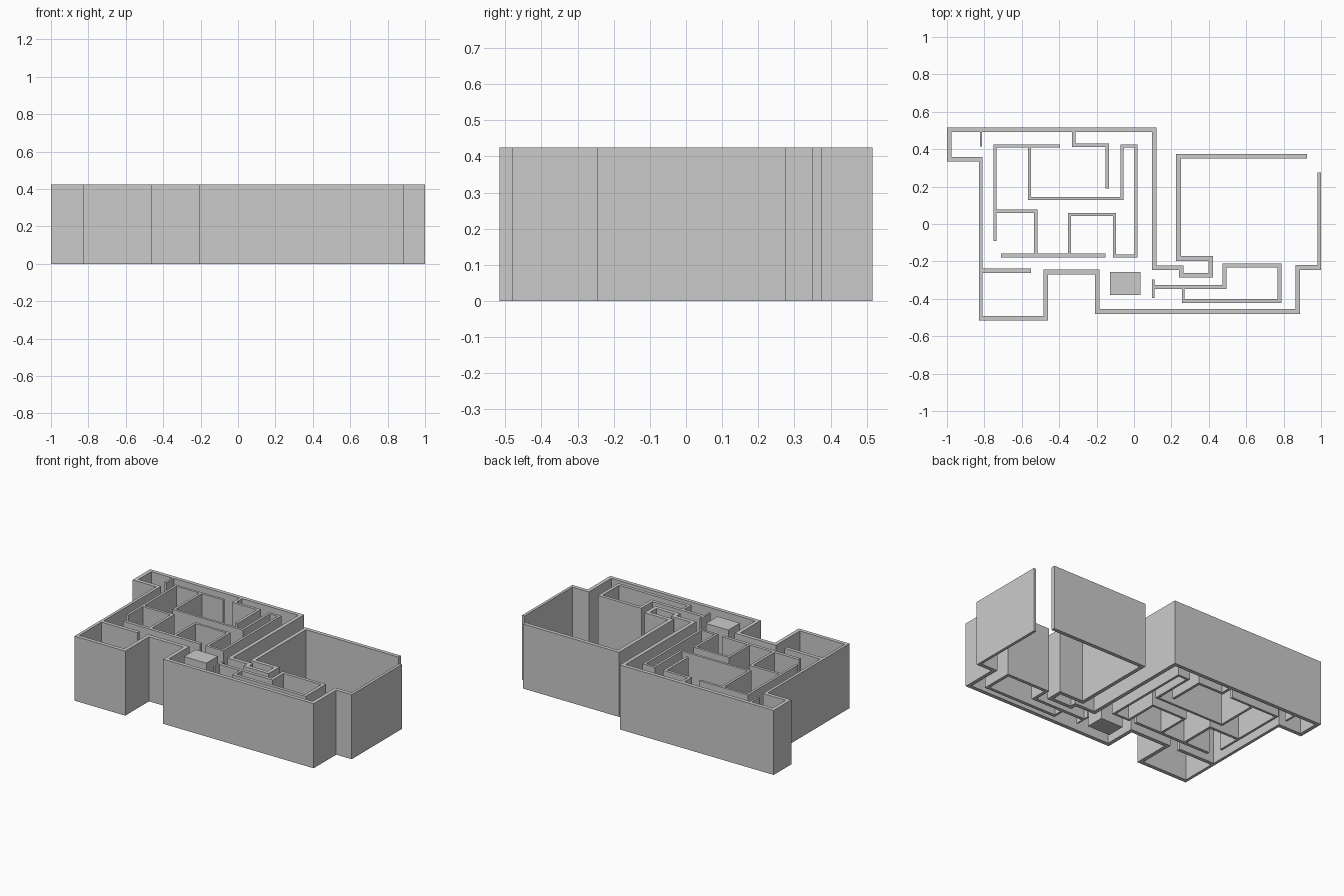
import bpy, bmesh
from mathutils import Vector

if "Cube" in bpy.data.objects:
    bpy.data.objects.remove(bpy.data.objects["Cube"])

HEIGHT = 0.425


def finish(name, bm):
    bmesh.ops.recalc_face_normals(bm, faces=bm.faces)
    mesh = bpy.data.meshes.new(name)
    bm.to_mesh(mesh)
    bm.free()
    bpy.context.collection.objects.link(bpy.data.objects.new(name, mesh))


def wall(name, path, thick=0.018, special={}):
    """Mitred wall along a right-angled path; special = {segment: thickness}."""
    pts = [Vector((x, y, 0)) for x, y in path]
    offs = []
    for i, (a, b) in enumerate(zip(pts, pts[1:])):
        d = (b - a).normalized()
        offs.append(Vector((-d.y, d.x, 0)) * special.get(i, thick) / 2)
    bm = bmesh.new()
    rings = []
    up = Vector((0, 0, HEIGHT))
    for i, p in enumerate(pts):
        if i == 0:
            o = offs[0]
        elif i == len(pts) - 1:
            o = offs[-1]
        else:
            o = offs[i - 1] + offs[i]
        rings.append([bm.verts.new(v) for v in (p + o, p - o, p - o + up, p + o + up)])
    for r, s in zip(rings, rings[1:]):
        for k in range(4):
            m = (k + 1) % 4
            bm.faces.new((r[k], r[m], s[m], s[k]))
    bm.faces.new(rings[0])
    bm.faces.new(rings[-1])
    finish(name, bm)


# Outer wall, one continuous run round both wings
wall("outer_wall", [
    (.925, .362), (.238, .362), (.238, -.184), (.411, -.184), (.411, -.274),
    (.253, -.274), (.253, -.234), (.108, -.234), (.108, .504), (-.988, .504),
    (-.988, .346), (-.82, .346), (-.82, -.504), (-.472, -.504), (-.472, -.257),
    (-.196, -.257), (-.196, -.468), (.875, -.468), (.875, -.233), (.991, -.233),
    (.991, .276)], 0.025, {11: .019, 19: .018})

# Interior partitions of the left wing
wall("left_partition", [(-.396, .418), (-.743, .418), (-.743, -.091)], .016)
wall("left_room_wall", [(-.735, .069), (-.525, .069), (-.525, -.157)])
wall("long_partition", [(-.711, -.168), (-.152, -.168)], .021)
wall("centre_room_wall", [
    (-.559, .411), (-.559, .137), (-.063, .137), (-.063, .418), (.010, .418),
    (.010, -.170), (-.103, -.170), (-.103, .050), (-.346, .050), (-.346, -.157)], .016)
wall("upper_partition", [(-.323, .492), (-.323, .422), (-.144, .422), (-.144, .190)])
wall("entry_stub", [(-.818, .492), (-.818, .415)], .013)
wall("lower_left_stub", [(-.811, -.250), (-.550, -.250)], .024)

# Interior partitions of the right wing
wall("counter_stub", [(.103, -.296), (.103, -.395)], .011)
wall("counter_wall", [
    (.108, -.336), (.484, -.336), (.484, -.222), (.779, -.222), (.779, -.412),
    (.263, -.412), (.263, -.347)], .021, {5: .015})

# Solid pillar
wall("pillar", [(-.128, -.318), (.035, -.318)], .121)
